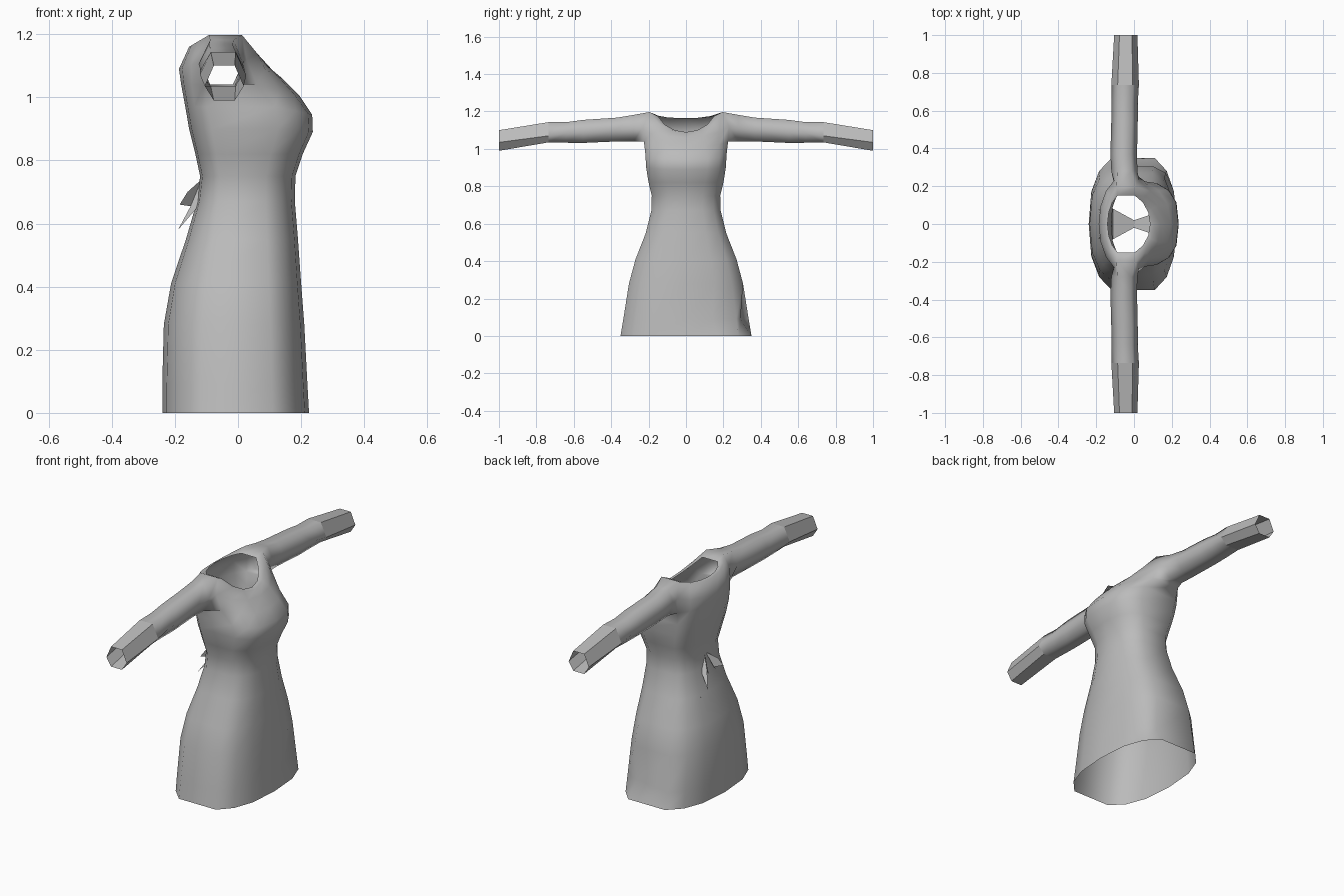
import bpy, bmesh, math

if "Cube" in bpy.data.objects:
    bpy.data.objects.remove(bpy.data.objects["Cube"])

cloth = bpy.data.materials.new("grey_cloth")
cloth.diffuse_color = (0.5, 0.5, 0.5, 1)
cloth.use_nodes = True
cloth.node_tree.nodes["Principled BSDF"].inputs["Base Color"].default_value = cloth.diffuse_color


def make_object(name, bm):
    mesh = bpy.data.meshes.new(name)
    bm.to_mesh(mesh)
    bm.free()
    mesh.materials.append(cloth)
    obj = bpy.data.objects.new(name, mesh)
    bpy.context.collection.objects.link(obj)
    return obj


# Dress body rings: front x, back x, middle x, half width, z front, z side, z back, squareness
RINGS = [
    (.225, -.24, 0, .35, 0, 0, 0, .8),
    (.22, -.24, 0, .335, .09, .09, .09, .8),
    (.21, -.235, 0, .305, .28, .28, .28, .8),
    (.20, -.212, 0, .27, .41, .41, .41, .8),
    (.19, -.165, 0, .215, .55, .55, .55, .8),
    (.18, -.13, 0, .185, .67, .67, .67, .8),
    (.182, -.12, 0, .183, .75, .75, .75, .8),
    (.205, -.135, 0, .20, .82, .82, .82, .75),
    (.237, -.155, 0, .213, .89, .90, .90, .7),
    (.235, -.167, -.02, .217, .945, .97, .97, .7),
    (.195, -.18, -.05, .225, 1.005, 1.04, 1.04, .9),
    (.14, -.187, -.05, .23, 1.06, 1.12, 1.09, 1),
    (.105, -.155, -.05, .195, 1.085, 1.197, 1.16, 1),
    (.085, -.14, -.05, .15, 1.09, 1.175, 1.165, 1),
]
HALF = [0, 22, 44, 66, 114, 136, 158, 180]
ANGLES = HALF + [360 - a for a in HALF[-2:0:-1]]
N = len(ANGLES)

bm = bmesh.new()
rings = []
for i, (xf, xb, xm, hw, zf, zs, zb, e) in enumerate(RINGS):
    ring = []
    for a in ANGLES:
        c, s = math.cos(math.radians(a)), math.sin(math.radians(a))
        cc, ss = abs(c) ** e, abs(s) ** e / math.sin(math.radians(66)) ** e
        x = xm + (xf - xm if c > 0 else xb - xm) * cc
        k = min(1, max(0, (abs(c) - .407) / .593))
        z = zs + ((zf if c > 0 else zb) - zs) * k
        # Folds pressed into one side of the hem
        dent = .87 if i == 1 and a in (22, 66) else 1
        ring.append(bm.verts.new((x * dent, math.copysign(hw * ss, s) * dent, z)))
    rings.append(ring)

ARM = 10                      # ring at the bottom of the armholes
SIDES = {3: 1, 10: -1}        # ring column holding each armhole
for r in range(len(rings) - 1):
    for j in range(N):
        if j in SIDES and r in (ARM, ARM + 1):
            continue
        k = (j + 1) % N
        bm.faces.new((rings[r][j], rings[r][k], rings[r + 1][k], rings[r + 1][j]))

# Six-sided sleeves: y, front x, back x, top z, middle z, bottom z
SLEEVE = [
    (.28, .018, -.12, 1.182, 1.115, 1.04),
    (.37, .016, -.125, 1.167, 1.105, 1.04),
    (.55, .02, -.12, 1.155, 1.09, 1.032),
    (.64, .02, -.12, 1.143, 1.085, 1.033),
    (.735, .026, -.12, 1.143, 1.07, 1.035),
    (1.0, .018, -.105, 1.1, 1.035, .99),
]
flat_faces = []
for col, side in SIDES.items():
    f, b = (col, col + 1) if side > 0 else (col + 1, col)
    prev = [rings[ARM + 2][f], rings[ARM + 1][f], rings[ARM][f],
            rings[ARM][b], rings[ARM + 1][b], rings[ARM + 2][b]]
    for n, (y, xf, xb, zt, zm, zb) in enumerate(SLEEVE):
        m, h = (xf + xb) / 2, (xf - xb) * .27
        cur = [bm.verts.new((x, y * side, z)) for x, z in (
            (m + h, zt), (xf, zm), (m + h, zb), (m - h, zb), (xb, zm), (m - h, zt))]
        for j in range(6):
            k = (j + 1) % 6
            face = bm.faces.new((prev[j], prev[k], cur[k], cur[j]))
            if n == len(SLEEVE) - 1:
                flat_faces.append(face)
        prev = cur
bmesh.ops.recalc_face_normals(bm, faces=bm.faces[:])
for face in bm.faces:
    face.smooth = True
for face in flat_faces:       # faceted cuffs
    face.smooth = False
make_object("dress", bm)

# Waist bow at the back: a loop and a tail on each side
bm = bmesh.new()
for s in (1, -1):
    p = [bm.verts.new((x, y * s, z)) for x, y, z in (
        (-.115, .005, .74), (-.16, .05, .70), (-.185, .065, .66),
        (-.15, .03, .655), (-.19, .08, .58), (-.13, .05, .65))]
    bm.faces.new((p[0], p[1], p[2], p[3]))
    bm.faces.new((p[0], p[3], p[4], p[5]))
make_object("back_bow", bm)

# Inner strip joining front and back below the waist
bm = bmesh.new()
prev = None
for x, w, z in ((.18, .08, .56), (.09, .05, .46), (0, .02, .43), (-.11, .08, .46), (-.16, .11, .54)):
    cur = [bm.verts.new((x, -w, z)), bm.verts.new((x, w, z))]
    if prev:
        bm.faces.new((prev[0], prev[1], cur[1], cur[0]))
    prev = cur
make_object("inner_strip", bm)
